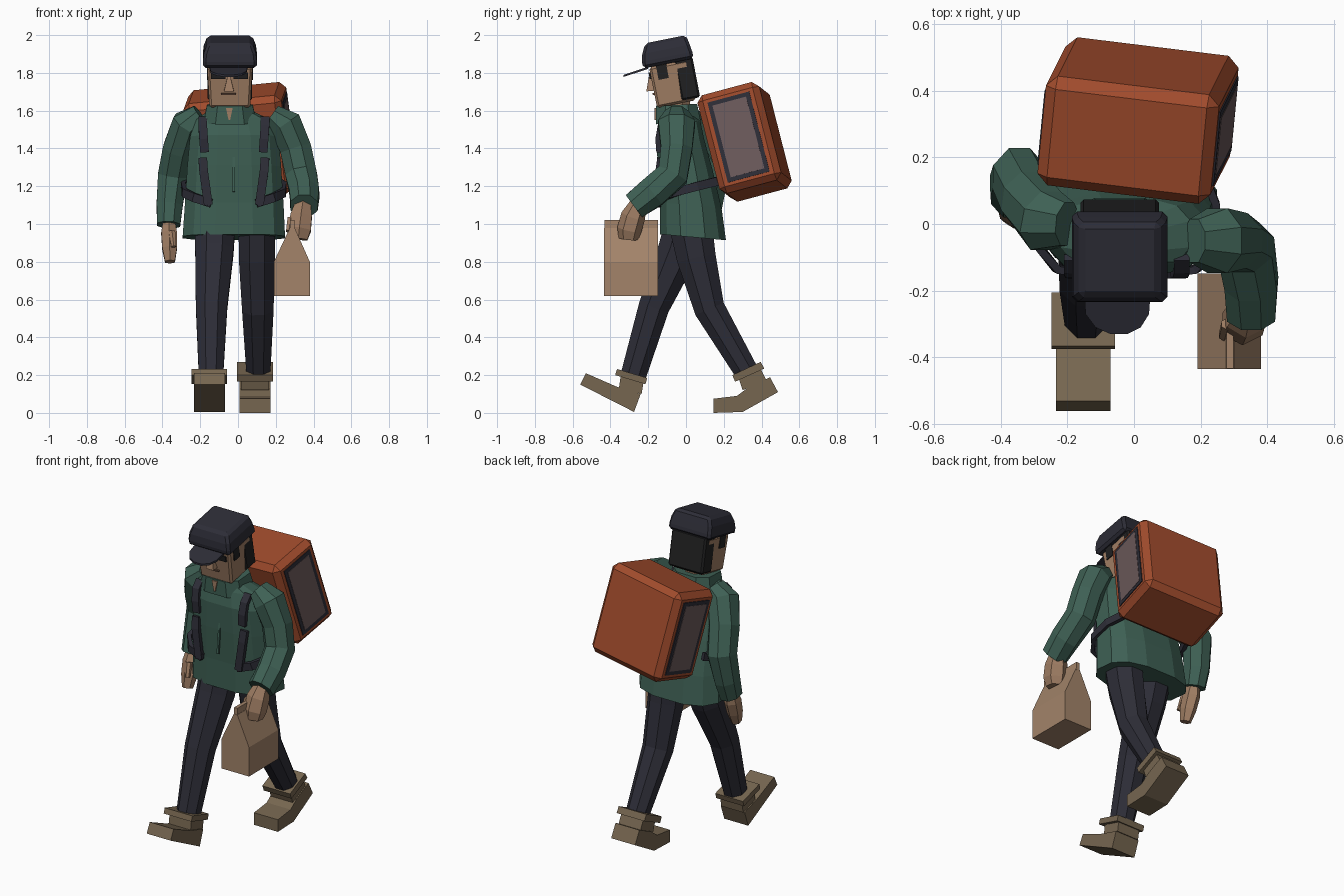
import bpy, bmesh, math
from mathutils import Vector, Matrix, Euler

if "Cube" in bpy.data.objects:
    bpy.data.objects.remove(bpy.data.objects["Cube"])

def material(name, rgb):
    m = bpy.data.materials.new(name)
    lin = [(c / 255 / 12.92 if c < 11 else ((c / 255 + 0.055) / 1.055) ** 2.4) for c in rgb]
    m.diffuse_color = (*lin, 1)
    m.use_nodes = True
    m.node_tree.nodes["Principled BSDF"].inputs["Base Color"].default_value = m.diffuse_color
    return m

GREEN = material("jacket green", (62, 96, 84))
ORANGE = material("box orange", (160, 75, 44))
NAVY = material("dark navy", (45, 45, 55))
SKIN = material("skin", (160, 126, 100))
PAPER = material("paper brown", (163, 132, 106))
BOOT = material("boot brown", (118, 102, 80))
HAIR = material("hair black", (32, 32, 33))
PANEL = material("panel grey", (108, 90, 91))
LIP = material("lip brown", (112, 84, 68))
X, Y, Z = Vector((1, 0, 0)), Vector((0, 1, 0)), Vector((0, 0, 1))

def finish(name, bm, mat, bevel=0):
    bmesh.ops.recalc_face_normals(bm, faces=bm.faces)
    me = bpy.data.meshes.new(name)
    bm.to_mesh(me)
    bm.free()
    me.materials.append(mat)
    ob = bpy.data.objects.new(name, me)
    bpy.context.collection.objects.link(ob)
    if bevel:
        mod = ob.modifiers.new("bevel", "BEVEL")
        mod.width, mod.segments = bevel, 1
    return ob

def loft(name, rings, mat, sides=8, ref=X, axis=None, power=1.0, bevel=0):
    """Rings (x, y, z, rx, ry) joined along their path; ref is the rx direction."""
    bm = bmesh.new()
    pts = [Vector(r[:3]) for r in rings]
    loops = []
    grow = math.sqrt(2) if sides == 4 else 1
    for i, r in enumerate(rings):
        t = axis or (pts[min(i + 1, len(pts) - 1)] - pts[max(i - 1, 0)])
        t = t.normalized()
        u = (ref - t * ref.dot(t)).normalized()
        v = t.cross(u)
        loop = []
        for k in range(sides):
            a = (k + 0.5) * 2 * math.pi / sides
            c, s = [math.copysign(abs(w) ** power, w) * grow for w in (math.cos(a), math.sin(a))]
            loop.append(bm.verts.new(pts[i] + u * r[3] * c + v * r[4] * s))
        loops.append(loop)
    for a, b in zip(loops, loops[1:]):
        for k in range(sides):
            j = (k + 1) % sides
            bm.faces.new((a[k], a[j], b[j], b[k]))
    bm.faces.new(loops[0])
    bm.faces.new(loops[-1])
    return finish(name, bm, mat, bevel)

def prism(name, pts, place, lo, hi, mat):
    """Flat outline swept from lo to hi; place maps (a, b, depth) to x, y, z."""
    bm = bmesh.new()
    ends = [[bm.verts.new(place(a, b, d)) for a, b in pts] for d in (lo, hi)]
    n = len(pts)
    for k in range(n):
        j = (k + 1) % n
        bm.faces.new((ends[0][k], ends[0][j], ends[1][j], ends[1][k]))
    for e in ends:
        bm.faces.new(e)
    return finish(name, bm, mat)

def box(name, centre, size, mat, rot=(0, 0, 0), bevel=0, base=None):
    bm = bmesh.new()
    bmesh.ops.create_cube(bm, size=1)
    bmesh.ops.scale(bm, vec=size, verts=bm.verts)
    ob = finish(name, bm, mat, bevel)
    turn = Euler([math.radians(a) for a in rot]).to_matrix().to_4x4()
    ob.matrix_world = (base or Matrix()) @ Matrix.Translation(centre) @ turn
    return ob

def side(a, b, d):
    return (d, a, b)

# jacket body, collar and neck
loft("jacket_body", [(-.022, .037, .93, .278, .18), (-.02, .025, 1.1, .268, .168),
     (-.02, -.005, 1.3, .255, .15), (-.02, -.03, 1.46, .24, .13),
     (-.025, -.03, 1.55, .20, .11), (-.04, -.045, 1.59, .13, .09)],
     GREEN, 12, axis=Vector((0, .09, 1)), power=.75)
loft("collar", [(-.043, -.04, 1.535, .15, .125), (-.043, -.05, 1.63, .128, .115)],
     GREEN, 8, axis=Vector((0, -.06, 1)), power=.7)
loft("neck", [(-.043, -.04, 1.5, .075, .075), (-.043, -.05, 1.67, .075, .075)], SKIN)
prism("neck_opening", [(-.05, 1.55), (-.042, 1.55), (-.028, 1.615), (-.064, 1.615)],
      lambda a, b, d: (a, d, b), -.166, -.15, SKIN)
box("zip", (-.022, -.155, 1.27), (.012, .012, .2), GREEN, (-6, 0, 0))

# sleeves
loft("right_sleeve", [(.18, -.05, 1.58, .07, .06), (.25, -.05, 1.53, .105, .095),
     (.305, -.05, 1.40, .09, .09), (.335, -.07, 1.26, .09, .09),
     (.352, -.18, 1.165, .088, .085), (.35, -.275, 1.095, .078, .078)], GREEN, 8, Y)
loft("left_sleeve", [(-.20, .0, 1.58, .07, .06), (-.265, .01, 1.53, .10, .09),
     (-.315, .075, 1.40, .098, .088), (-.345, .14, 1.26, .095, .085),
     (-.362, .115, 1.10, .083, .075), (-.367, .085, .995, .073, .066)], GREEN, 8, Y)

# hands
loft("left_hand", [(-.365, .085, 1.02, .035, .04), (-.365, .065, .95, .048, .055),
     (-.362, .04, .87, .045, .05), (-.36, .02, .80, .03, .035)], SKIN, 6)
loft("left_thumb", [(-.35, .02, .96, .02, .02), (-.34, -.01, .88, .015, .015)], SKIN, 6)
loft("right_hand", [(.345, -.25, 1.11, .045, .045), (.335, -.28, 1.04, .065, .065),
     (.325, -.30, .97, .07, .065), (.32, -.305, .92, .055, .052)], SKIN, 6)
loft("right_thumb", [(.28, -.30, 1.03, .02, .02), (.27, -.335, .96, .018, .018)], SKIN, 6)

# trouser legs
loft("left_leg", [(-.12, .01, 1.02, .115, .125), (-.125, -.04, .86, .11, .118),
     (-.14, -.17, .56, .09, .088), (-.143, -.278, .20, .07, .073)], NAVY)
loft("right_leg", [(.10, .02, 1.02, .105, .125), (.10, .055, .82, .103, .112),
     (.105, .125, .55, .09, .088), (.108, .325, .21, .068, .068)], NAVY)

# boots: foot, ankle and cuff outlines seen from the side
boots = {
    "left": (-.152, [(-.56, .15), (-.53, .21), (-.37, .14), (-.24, .10), (-.275, .005)],
             [(-.355, .13), (-.345, .20), (-.225, .16), (-.235, .10)],
             [(-.375, .20), (-.365, .232), (-.205, .185), (-.215, .152)]),
    "right": (.09, [(.145, 0), (.145, .075), (.27, .09), (.33, .135), (.445, .188), (.487, .11), (.30, .005)],
              [(.30, .12), (.28, .18), (.395, .235), (.425, .175)],
              [(.26, .165), (.245, .20), (.395, .27), (.415, .235)])}
for s, (cx, foot, ankle, cuff) in boots.items():
    for part, outline, half in (("foot", foot, .082), ("ankle", ankle, .075), ("boot_cuff", cuff, .095)):
        prism(f"{s}_{part}", outline, side, cx - half, cx + half, BOOT)

# head and face
loft("head", [(-.043, -.05, 1.635, .108, .105), (-.043, -.093, 1.85, .12, .105)], SKIN, 4, bevel=.012)
box("hair", (-.043, .005, 1.77), (.236, .10, .22), HAIR, (11, 0, 0), .01)
loft("nose", [(-.048, -.18, 1.705, .026, .03), (-.048, -.185, 1.78, .008, .012)],
     SKIN, 4, axis=Vector((0, -.1, 1)))
box("mouth", (-.05, -.172, 1.688), (.08, .009, .01), LIP, (11, 0, 0))
for s, d in (("left", -1), ("right", 1)):
    box(f"{s}_eye", (-.045 + d * .06, -.191, 1.785), (.075, .009, .035), HAIR, (11, 0, 0))
    box(f"{s}_sideburn", (-.043 + d * .117, -.125, 1.805), (.009, .055, .075), HAIR, (11, 0, 0))

# cap and visor
loft("cap", [(-.043, -.093, 1.85, .143, .136), (-.043, -.10, 1.885, .143, .136),
     (-.043, -.106, 1.925, .138, .128), (-.043, -.108, 1.978, .118, .110)],
     NAVY, 4, axis=Vector((0, -.2, 1)), bevel=.015)
prism("visor", [(-.15, -.20), (-.145, -.27), (-.115, -.31), (-.07, -.33), (-.02, -.33),
                (.02, -.31), (.045, -.27), (.05, -.20)],
      lambda a, b, d: (a, b, 1.82 + (b + .22) * .33 + d), -.005, .006, NAVY)

# delivery box on the back, with a framed panel on each side
bag = Matrix.LocRotScale(Vector((.012, .31, 1.435)),
                         Euler([math.radians(a) for a in (15, -5.5, -7)]), None)
box("delivery_box", (0, 0, 0), (.525, .34, .54), ORANGE, bevel=.033, base=bag)
for s, d in (("left", -1), ("right", 1)):
    box(f"{s}_panel_frame", (d * .2625, 0, 0), (.009, .23, .44), NAVY, base=bag)
    box(f"{s}_panel", (d * .2645, 0, 0), (.009, .185, .395), PANEL, base=bag)

# shoulder straps, sunk into the jacket at mid chest, and side belts
for s, d in (("left", -1), ("right", 1)):
    def at(x, y, z):
        return (-.022 + d * x, y, z, .023, .012)
    loft(f"{s}_upper_strap", [at(.165, -.10, 1.56), at(.165, -.138, 1.52),
         at(.16, -.15, 1.45), at(.155, -.145, 1.38)], NAVY, 4)
    loft(f"{s}_lower_strap", [at(.165, -.14, 1.35), at(.16, -.15, 1.28),
         at(.135, -.152, 1.10)], NAVY, 4)
    loft(f"{s}_belt", [at(.12, -.148, 1.11), at(.21, -.135, 1.14), at(.262, -.07, 1.165),
         at(.267, .06, 1.20), at(.22, .18, 1.23)], NAVY, 4, Z)

# paper bag: gabled body with a thin folded top
prism("paper_bag", [(.19, .62), (.38, .62), (.38, .80), (.30, .98), (.275, .98), (.19, .80)],
      lambda a, b, d: (a, d, b), -.435, -.148, PAPER)
box("paper_bag_fold", (.2875, -.29, .995), (.022, .285, .05), PAPER)
